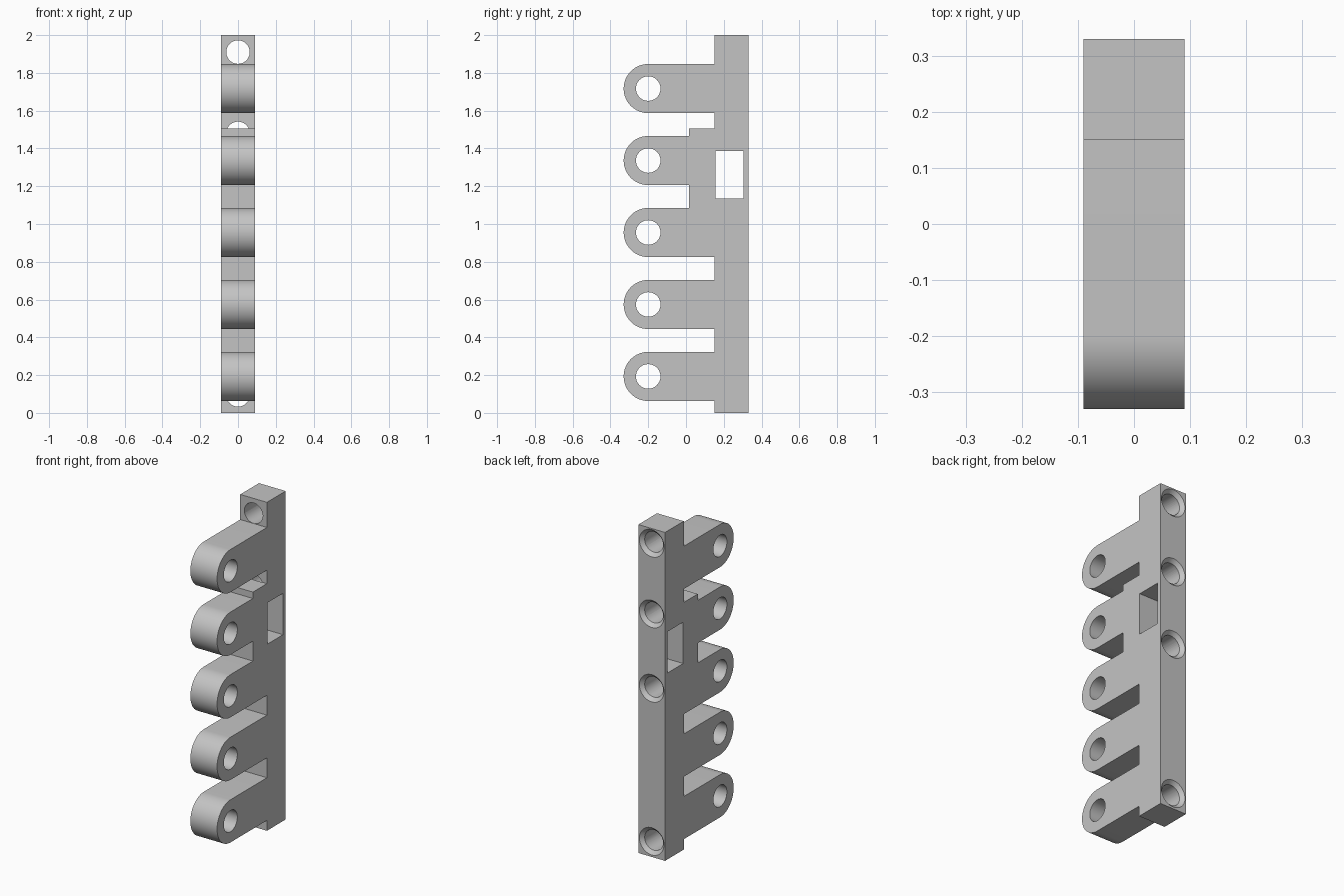
import bpy, bmesh, math
from mathutils import Matrix, Vector

if "Cube" in bpy.data.objects:
    bpy.data.objects.remove(bpy.data.objects["Cube"], do_unlink=True)

HALF = 0.09                       # half thickness along x
FRONT, BACK = 0.15, 0.33          # front and back of the spine
STEP = 0.015                      # front of the thickened web
PIN_Y, LOBE_R, PIN_R = -0.2, 0.13, 0.065
PIN_Z = [0.193 + 0.381 * i for i in range(5)]
SCREW_Z = [0.095, 1.027, 1.48, 1.91]

grey = bpy.data.materials.new("plain grey")
grey.use_nodes = True
colour = (0.55, 0.55, 0.55, 1)
grey.diffuse_color = colour
grey.node_tree.nodes["Principled BSDF"].inputs["Base Color"].default_value = colour


def add_object(name, bm):
    bmesh.ops.recalc_face_normals(bm, faces=bm.faces)
    mesh = bpy.data.meshes.new(name)
    bm.to_mesh(mesh)
    bm.free()
    mesh.materials.append(grey)
    obj = bpy.data.objects.new(name, mesh)
    bpy.context.collection.objects.link(obj)
    return obj


def extrude_profile(name, points, half):
    """Extrude a (y, z) outline symmetrically along x."""
    bm = bmesh.new()
    face = bm.faces.new([bm.verts.new((-half, y, z)) for y, z in points])
    new = bmesh.ops.extrude_face_region(bm, geom=[face])["geom"]
    bmesh.ops.translate(bm, vec=(2 * half, 0, 0),
                        verts=[v for v in new if isinstance(v, bmesh.types.BMVert)])
    return add_object(name, bm)


def rod(name, start, end, r1, r2):
    """Round cutter between two points."""
    start, end = Vector(start), Vector(end)
    axis = end - start
    bm = bmesh.new()
    turn = axis.to_track_quat('Z', 'Y').to_matrix().to_4x4()
    bmesh.ops.create_cone(bm, cap_ends=True, segments=48, radius1=r1, radius2=r2,
                          depth=axis.length,
                          matrix=Matrix.Translation((start + end) / 2) @ turn)
    return add_object(name, bm)


# Comb outline: spine, five rounded lobes, and the web around the fourth lobe
outline = [(BACK, 2), (BACK, 0), (FRONT, 0)]
for i, z in enumerate(PIN_Z):
    below = STEP if i == 3 else FRONT
    above = STEP if i in (2, 3) else FRONT
    outline.append((below, z - LOBE_R))
    for k in range(33):
        a = -math.pi / 2 - math.pi * k / 32
        outline.append((PIN_Y + LOBE_R * math.cos(a), z + LOBE_R * math.sin(a)))
    outline.append((above, z + LOBE_R))
    if i == 3:
        outline += [(STEP, 1.505), (FRONT, 1.505)]
outline.append((FRONT, 2))
comb = extrude_profile("hinge_comb", outline, HALF)

# Cutters: pin holes, countersunk screw holes and the rectangular window
cutters = [rod("pin_hole", (-0.2, PIN_Y, z), (0.2, PIN_Y, z), PIN_R, PIN_R) for z in PIN_Z]
for z in SCREW_Z:
    cutters.append(rod("screw_hole", (0, FRONT - 0.002, z), (0, 0.4, z), 0.062, 0.062))
    cutters.append(rod("countersink", (0, BACK - 0.022, z), (0, BACK + 0.022, z), 0.061, 0.105))
window = [(0.155, 1.135), (0.305, 1.135), (0.305, 1.387), (0.155, 1.387)]
cutters.append(extrude_profile("window_cut", window, 0.2))

bpy.ops.object.select_all(action='DESELECT')
bpy.context.view_layer.objects.active = comb
comb.select_set(True)
for cutter in cutters:
    cutter.hide_render = True
    mod = comb.modifiers.new(cutter.name, 'BOOLEAN')
    mod.operation, mod.solver, mod.object = 'DIFFERENCE', 'EXACT', cutter
    bpy.ops.object.modifier_apply(modifier=mod.name)
    bpy.data.objects.remove(cutter, do_unlink=True)

bpy.ops.object.shade_smooth_by_angle(angle=math.radians(30))
